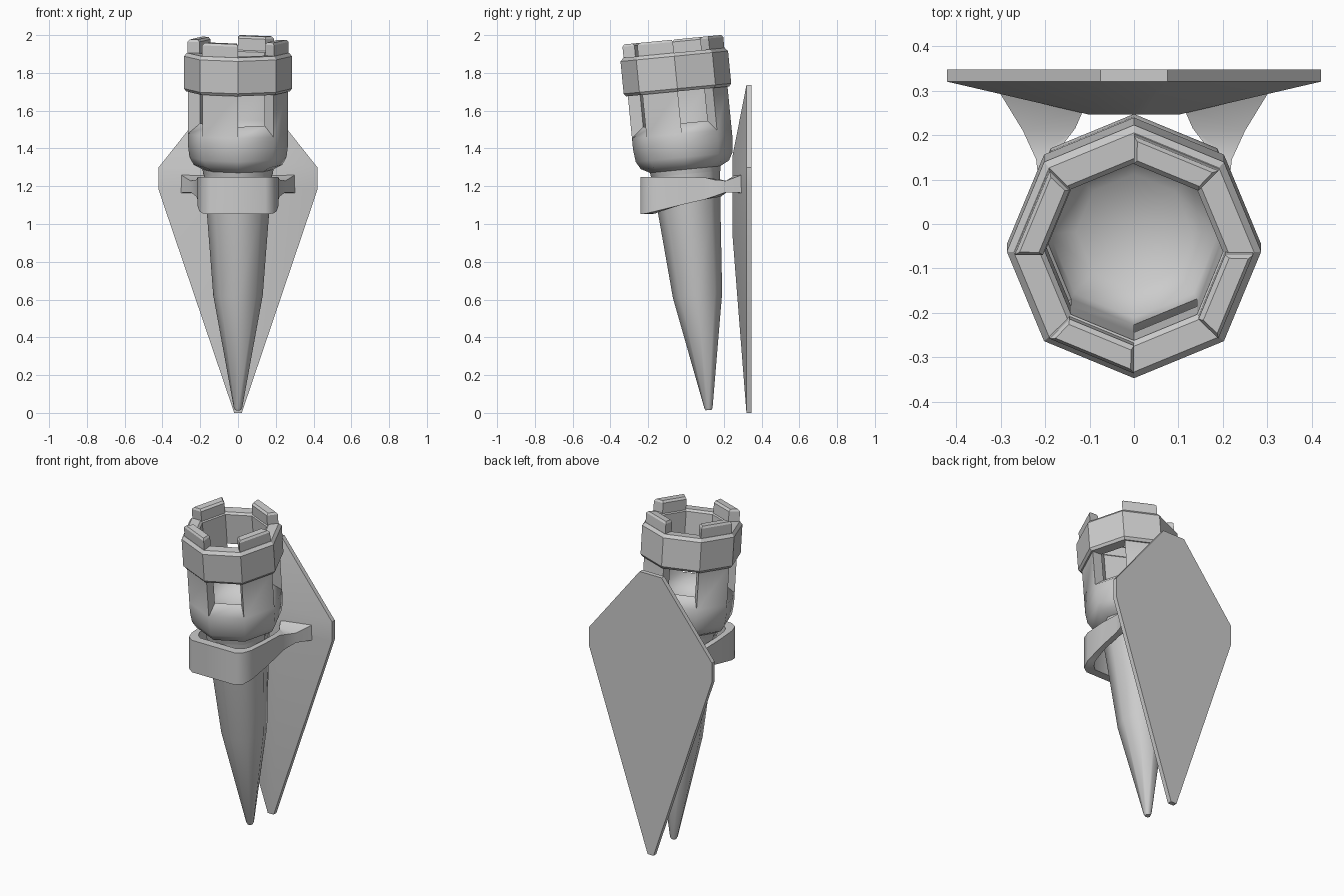
import bpy, bmesh
from math import sin, cos, pi, radians

if "Cube" in bpy.data.objects:
    bpy.data.objects.remove(bpy.data.objects["Cube"])

TILT, FOOT = radians(5.55), (0, 0.12, 0.015)   # torch leans toward the front


def finish(bm, name, angle=None, torch=True):
    bmesh.ops.remove_doubles(bm, verts=bm.verts, dist=1e-5)
    bmesh.ops.recalc_face_normals(bm, faces=bm.faces)
    me = bpy.data.meshes.new(name)
    bm.to_mesh(me)
    bm.free()
    ob = bpy.data.objects.new(name, me)
    bpy.context.collection.objects.link(ob)
    if torch:
        ob.location = FOOT
        ob.rotation_euler = (TILT, 0, 0)
    if angle:
        bpy.ops.object.select_all(action='DESELECT')
        bpy.context.view_layer.objects.active = ob
        ob.select_set(True)
        bpy.ops.object.shade_smooth_by_angle(angle=radians(angle))
    return ob


def lathe(bm, profile, closed=False, skip=lambda side, seg: False):
    """Eight-sided turning of (radius, height) points; returns the vertex grid."""
    grid = [[bm.verts.new((r * cos(k * pi / 4), r * sin(k * pi / 4), z)) for k in range(8)]
            for r, z in profile]
    n = len(grid)
    for i in range(n if closed else n - 1):
        a, b = grid[i], grid[(i + 1) % n]
        for k in range(8):
            if skip(k, i):
                continue
            j = (k + 1) % 8
            if profile[i][0] == 0:
                bm.faces.new((a[0], b[j], b[k]))
            elif profile[(i + 1) % n][0] == 0:
                bm.faces.new((a[k], a[j], b[0]))
            else:
                bm.faces.new((a[k], a[j], b[j], b[k]))
    for ring in grid:   # drop unused pole vertices
        for v in ring:
            if not v.link_faces:
                bm.verts.remove(v)
    return grid


# Tapered handle
bm = bmesh.new()
lathe(bm, [(0, 0), (0.016, 0), (0.022, 0.012), (0.131, 0.61), (0.165, 1.05), (0.183, 1.27), (0, 1.27)])
finish(bm, "handle", 50)

# Hollow cup with a window on every other side
bm = bmesh.new()
prof = [(0, 1.255), (0.184, 1.255), (0.188, 1.28), (0.235, 1.305), (0.257, 1.345), (0.265, 1.41),
        (0.265, 1.47), (0.265, 1.70), (0.2, 1.70), (0.2, 1.525), (0.19, 1.47), (0.13, 1.42), (0, 1.40)]
g = lathe(bm, prof, skip=lambda side, seg: side % 2 == 0 and seg in (6, 7, 8))
for k in range(0, 8, 2):
    bm.faces.new((g[6][k], g[6][k + 1], g[9][k + 1], g[9][k]))      # sloping sill
    for j in (k, k + 1):
        bm.faces.new((g[6][j], g[7][j], g[8][j], g[9][j]))          # jambs
finish(bm, "cup", 50)

# Faceted collar around the top
bm = bmesh.new()
lathe(bm, [(0.2, 1.70), (0.274, 1.695), (0.286, 1.71), (0.286, 1.882), (0.27, 1.9), (0.212, 1.9), (0.2, 1.888)],
      closed=True)
finish(bm, "collar")

# Raised blocks on the sides between the windows
bm = bmesh.new()
for k in range(1, 8, 2):
    rings = []
    for z, ro, ri, pad in ((1.895, 0.268, 0.205, 0.0), (1.958, 0.268, 0.205, 0.0), (1.97, 0.257, 0.214, 0.03)):
        a0, a1 = k * pi / 4 + pad, (k + 1) * pi / 4 - pad
        rings.append([bm.verts.new((r * cos(a), r * sin(a), z))
                      for r, a in ((ro, a0), (ro, a1), (ri, a1), (ri, a0))])
    bm.faces.new(rings[0])
    bm.faces.new(rings[2])
    for a, b in zip(rings, rings[1:]):
        for i in range(4):
            j = (i + 1) % 4
            bm.faces.new((a[i], a[j], b[j], b[i]))
finish(bm, "rim_blocks")

# Wall plate: kite outline with a raised pyramid front
half = [(0.02, 0.0), (0.42, 1.18), (0.42, 1.30), (0.075, 1.735)]
outline = half + [(-x, z) for x, z in reversed(half)]
bm = bmesh.new()
loops = []
for y, s in ((0.347, 1.0), (0.32, 1.0), (0.246, 0.24)):
    loops.append([bm.verts.new((x * s, y, 1.24 + (z - 1.24) * s)) for x, z in outline])
bm.faces.new(loops[0])
bm.faces.new(loops[2])
for a, b in zip(loops, loops[1:]):
    for i in range(8):
        j = (i + 1) % 8
        bm.faces.new((a[i], a[j], b[j], b[i]))
finish(bm, "wall_plate", 30, torch=False)

# Holder: half of a strap with a flaring arm (outer x y, inner x y, top, bottom), mirrored
stations = [(0, -0.242, 0, -0.19, 1.25, 1.052), (0.145, -0.242, 0.125, -0.19, 1.25, 1.052),
            (0.185, -0.215, 0.155, -0.165, 1.25, 1.055), (0.205, -0.16, 0.172, -0.13, 1.25, 1.068),
            (0.215, -0.03, 0.182, -0.03, 1.25, 1.10), (0.215, 0.10, 0.180, 0.10, 1.246, 1.13),
            (0.22, 0.145, 0.155, 0.185, 1.235, 1.145), (0.25, 0.21, 0.132, 0.215, 1.228, 1.168),
            (0.305, 0.30, 0.11, 0.265, 1.262, 1.165)]
bm = bmesh.new()
prev = None
for xo, yo, xi, yi, zt, zb in stations:
    ring = [bm.verts.new(c) for c in ((xo, yo, zb), (xo, yo, zt), (xi, yi, zt), (xi, yi, zb))]
    if prev:
        for i in range(4):
            j = (i + 1) % 4
            bm.faces.new((prev[i], prev[j], ring[j], ring[i]))
    prev = ring
bm.faces.new(prev)
holder = finish(bm, "holder", 50, torch=False)
holder.modifiers.new("mirror", 'MIRROR')
